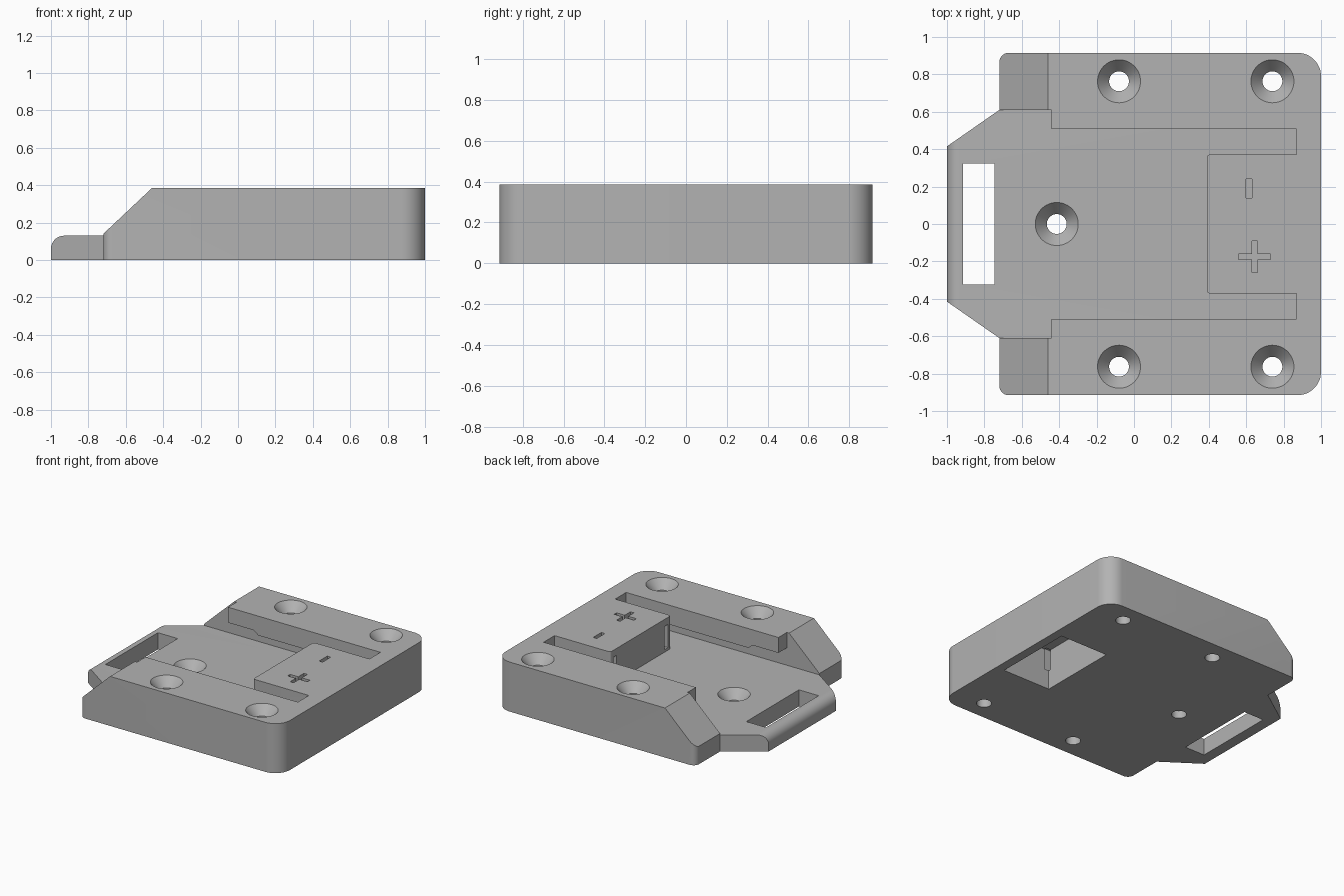
import bpy, bmesh, math
from mathutils import Vector

cube = bpy.data.objects.get("Cube")
if cube:
    bpy.data.objects.remove(cube, do_unlink=True)

TOP, FLOOR = 0.385, 0.13

grey = bpy.data.materials.new("plastic_grey")
grey.use_nodes = True
colour = (0.45, 0.45, 0.45, 1)
grey.diffuse_color = colour
grey.node_tree.nodes["Principled BSDF"].inputs["Base Color"].default_value = colour


def rounded(points, steps=12):
    """Outline from (x, y, radius) corners, with arcs where the radius is set."""
    out = []
    for i, (x, y, r) in enumerate(points):
        p = Vector((x, y))
        if r == 0:
            out.append(p)
            continue
        a = (Vector(points[i - 1][:2]) - p).normalized()
        b = (Vector(points[(i + 1) % len(points)][:2]) - p).normalized()
        centre = p + (a + b) * r          # right-angled corners
        for k in range(steps + 1):
            t = k / steps * math.pi / 2
            out.append(centre - b * r * math.cos(t) - a * r * math.sin(t))
    return out


def prism(name, outline, low, high, along_y=False):
    """Extrude an outline along z, or an x-z outline along y."""
    bm = bmesh.new()
    place = (lambda p: (p[0], low, p[1])) if along_y else (lambda p: (p[0], p[1], low))
    face = bm.faces.new([bm.verts.new(place(p)) for p in outline])
    moved = bmesh.ops.extrude_face_region(bm, geom=[face])["geom"]
    shift = (0, high - low, 0) if along_y else (0, 0, high - low)
    bmesh.ops.translate(bm, vec=shift, verts=[v for v in moved if isinstance(v, bmesh.types.BMVert)])
    return finish(name, bm)


def finish(name, bm):
    bmesh.ops.recalc_face_normals(bm, faces=bm.faces)
    mesh = bpy.data.meshes.new(name)
    bm.to_mesh(mesh)
    bm.free()
    mesh.materials.append(grey)
    obj = bpy.data.objects.new(name, mesh)
    bpy.context.collection.objects.link(obj)
    return obj


def box(name, x0, x1, y0, y1, z0, z1):
    return prism(name, [(x0, y0), (x1, y0), (x1, y1), (x0, y1)], z0, z1)


def screw_cutter(x, y, surface):
    """Countersunk screw hole as one revolved solid."""
    wide, narrow, depth = 0.115, 0.053, 0.07
    bm = bmesh.new()
    rings = []
    for r, z in ((narrow, -0.1), (narrow, surface - depth), (wide, surface), (wide, surface + 0.1)):
        rings.append([bm.verts.new((x + r * math.cos(k * math.tau / 48),
                                    y + r * math.sin(k * math.tau / 48), z)) for k in range(48)])
    for lower, upper in zip(rings, rings[1:]):
        for k in range(48):
            n = (k + 1) % 48
            bm.faces.new((lower[k], lower[n], upper[n], upper[k]))
    bm.faces.new(rings[0])
    bm.faces.new(rings[-1])
    return finish("screw_cutter", bm)


def cut(target, cutter, keep=False):
    cutter.hide_render = True
    mod = target.modifiers.new("cut", 'BOOLEAN')
    mod.operation, mod.solver, mod.object = 'DIFFERENCE', 'EXACT', cutter
    bpy.context.view_layer.objects.active = target
    bpy.ops.object.modifier_apply(modifier=mod.name)
    if not keep:
        bpy.data.objects.remove(cutter, do_unlink=True)


# Base plate outline with the tapered tongue
base = prism("mounting_plate", rounded([
    (1, -0.915, 0.125), (1, 0.915, 0.125), (-0.72, 0.915, 0.05), (-0.72, 0.61, 0),
    (-1, 0.415, 0), (-1, -0.415, 0), (-0.72, -0.61, 0), (-0.72, -0.915, 0.05)]), 0, TOP)

# Sloped shoulders
cut(base, prism("slope_cutter", [(-0.72, 0.14), (-0.36, 0.479), (-1.1, 0.479), (-1.1, 0.14)],
                -1.1, 1.1, True))

# Channel with undercut grooves, leaving the terminal block standing
terminal = prism("terminal_space", rounded([
    (0.39, -0.372, 0.018), (1.2, -0.372, 0), (1.2, 0.372, 0), (0.39, 0.372, 0.018)], 5), -0.2, 1)
r = 0.07
nose = [(-1 + r - r * math.cos(t), FLOOR - r + r * math.sin(t))
        for t in [k / 10 * math.pi / 2 for k in range(11)]]
groove = prism("groove_cutter", [(-1.1, FLOOR - r)] + nose + [
    (0.87, FLOOR), (0.87, 0.235), (-0.18, 0.235), (-0.22, 0.265),
    (-0.44, 0.265), (-0.44, 0.5), (-1.1, 0.5)], -0.61, 0.61, True)
opening = box("opening_cutter", -0.5, 0.87, -0.507, 0.507, 0.2, 0.6)
for cutter in (groove, opening):
    cut(cutter, terminal, keep=True)
    cut(base, cutter)
bpy.data.objects.remove(terminal, do_unlink=True)

# Strap slot in the tongue and wiring pocket under the terminal block
cut(base, box("strap_cutter", -0.915, -0.745, -0.323, 0.323, -0.1, 0.4))
cut(base, box("pocket_cutter", 0.52, 0.93, -0.315, 0.315, -0.1, 0.31))

# Contact slots in the terminal block
for side in (-1, 1):
    y0, y1 = sorted((side * 0.295, side * 0.335))
    cut(base, box("contact_cutter", 0.3, 0.56, y0, y1, 0.15, 0.33))

# Engraved polarity marks
plus = [(0.56, -0.19), (0.63, -0.19), (0.63, -0.26), (0.66, -0.26), (0.66, -0.19), (0.73, -0.19),
        (0.73, -0.16), (0.66, -0.16), (0.66, -0.09), (0.63, -0.09), (0.63, -0.16), (0.56, -0.16)]
cut(base, prism("plus_cutter", plus, TOP - 0.035, 0.5))
cut(base, box("minus_cutter", 0.6, 0.63, 0.14, 0.24, TOP - 0.035, 0.5))

# Countersunk screw holes
for x in (-0.08, 0.74):
    for y in (-0.763, 0.763):
        cut(base, screw_cutter(x, y, TOP))
cut(base, screw_cutter(-0.413, 0, FLOOR))

# Smooth the rounded faces and keep the edges crisp
bpy.ops.object.select_all(action='DESELECT')
base.select_set(True)
bpy.context.view_layer.objects.active = base
bpy.ops.object.shade_smooth_by_angle(angle=math.radians(25))
